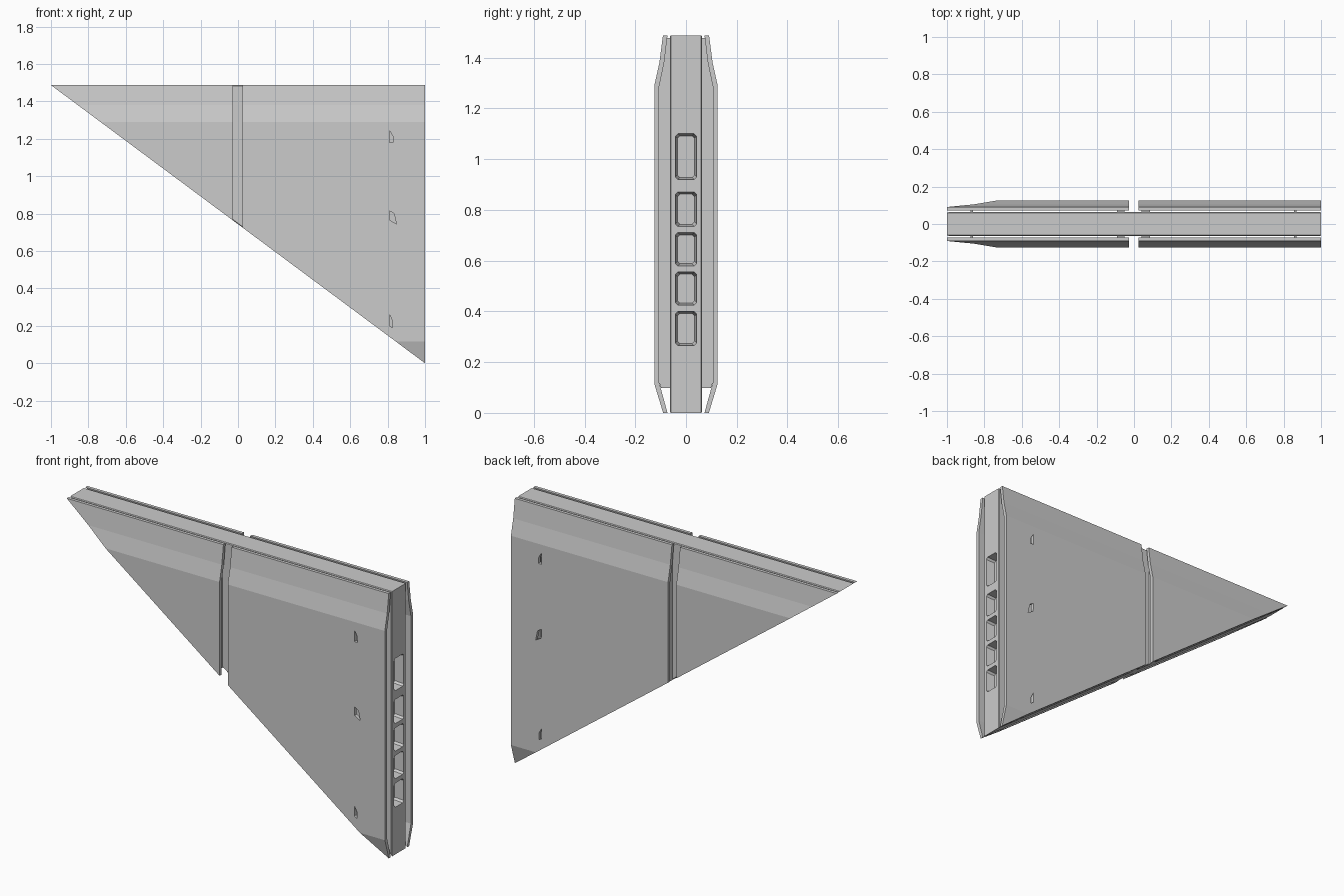
import bpy, bmesh
from mathutils import Vector

if "Cube" in bpy.data.objects:
    bpy.data.objects.remove(bpy.data.objects["Cube"])

TOP = 1.487


def make_object(name, bm):
    bmesh.ops.recalc_face_normals(bm, faces=bm.faces)
    mesh = bpy.data.meshes.new(name)
    bm.to_mesh(mesh)
    bm.free()
    obj = bpy.data.objects.new(name, mesh)
    bpy.context.collection.objects.link(obj)
    return obj


def add_loft(bm, loop_a, loop_b):
    """Closed solid between two matching loops."""
    a = [bm.verts.new(p) for p in loop_a]
    b = [bm.verts.new(p) for p in loop_b]
    bm.faces.new(a)
    bm.faces.new(b[::-1])
    for i in range(len(a)):
        j = (i + 1) % len(a)
        bm.faces.new((a[i], b[i], b[j], a[j]))


def clip_to_slope(bm):
    """Cut away everything below the sloping lower edge and cap it."""
    cut = bmesh.ops.bisect_plane(
        bm, geom=bm.verts[:] + bm.edges[:] + bm.faces[:], dist=1e-6,
        plane_co=(1, 0, 0), plane_no=Vector((-TOP, 0, -2)), clear_outer=True)
    edges = [e for e in cut['geom_cut'] if isinstance(e, bmesh.types.BMEdge)]
    bmesh.ops.holes_fill(bm, edges=edges, sides=0)


def profile_bar(name, profile, x0, x1, side):
    bm = bmesh.new()
    add_loft(bm, [(x0, side * y, z) for y, z in profile],
             [(x1, side * y, z) for y, z in profile])
    clip_to_slope(bm)
    return make_object(name, bm)


def cut(target, lofts):
    bm = bmesh.new()
    for a, b in lofts:
        add_loft(bm, a, b)
    cutter = make_object("cutter", bm)
    cutter.hide_render = True
    mod = target.modifiers.new("cut", 'BOOLEAN')
    mod.operation = 'DIFFERENCE'
    mod.solver = 'EXACT'
    mod.object = cutter
    bpy.context.view_layer.objects.active = target
    bpy.ops.object.modifier_apply(modifier=mod.name)
    bpy.data.objects.remove(cutter)


# Triangular core slab with softened side rims
tri = [(-1, TOP), (1, TOP), (1, 0)]
bm = bmesh.new()
add_loft(bm, [(x, -0.064, z) for x, z in tri], [(x, 0.064, z) for x, z in tri])
rims = [e for e in bm.edges if abs(e.verts[0].co.y - e.verts[1].co.y) < 1e-6]
bmesh.ops.bevel(bm, geom=rims, offset=0.004, segments=1, affect='EDGES')
core = make_object("core_slab", bm)


# Row of chamfered window recesses in the upright end
def window_loop(x, z0, z1, inset):
    w, c = 0.042 - inset, 0.01
    z0, z1 = z0 + inset, z1 - inset
    return [(x, y, z) for y, z in (
        (-w + c, z0), (w - c, z0), (w, z0 + c), (w, z1 - c),
        (w - c, z1), (-w + c, z1), (-w, z1 - c), (-w, z0 + c))]


windows = [(0.92, 1.10), (0.735, 0.87), (0.58, 0.71), (0.425, 0.555), (0.265, 0.40)]
cut(core, [(window_loop(1.01, a, b, -0.002), window_loop(0.95, a, b, 0.008))
           for a, b in windows])

# Folded side plates, (y, z) section; the lower end runs on past the slope
outer = [(0.091, TOP), (0.105, 1.38), (0.125, 1.29), (0.125, 0.115), (0.075, -0.05)]
inner = [(0.073, TOP), (0.086, 1.38), (0.106, 1.285), (0.106, 0.12), (0.059, -0.05)]
plate = outer + inner[::-1]
rib = [(0.062, 1.478), (0.076, 1.478)] + inner[1:4] + [(0.062, 0.0)]

notches = [
    [(0.81, 1.245), (0.83, 1.21), (0.83, 1.18), (0.81, 1.18)],
    [(0.81, 0.815), (0.835, 0.80), (0.847, 0.745), (0.812, 0.765)],
    [(0.81, 0.26), (0.827, 0.225), (0.827, 0.19), (0.81, 0.20)]]
rib_spans = [(-0.875, -0.862), (-0.09, -0.05), (0.04, 0.085), (0.855, 0.868)]

for side, label in ((-1, "front"), (1, "back")):
    profile_bar(label + "_tip_plate", plate, -1.05, -0.027, side)
    main = profile_bar(label + "_main_plate", plate, 0.024, 1.0, side)
    cut(main, [([(x, side * 0.14, z) for x, z in q],
                [(x, side * 0.09, z) for x, z in q]) for q in notches])
    # Spacer ribs joining plates to the core
    for i, (x0, x1) in enumerate(rib_spans):
        profile_bar(f"{label}_spacer_rib_{i + 1}", rib, x0, x1, side)
